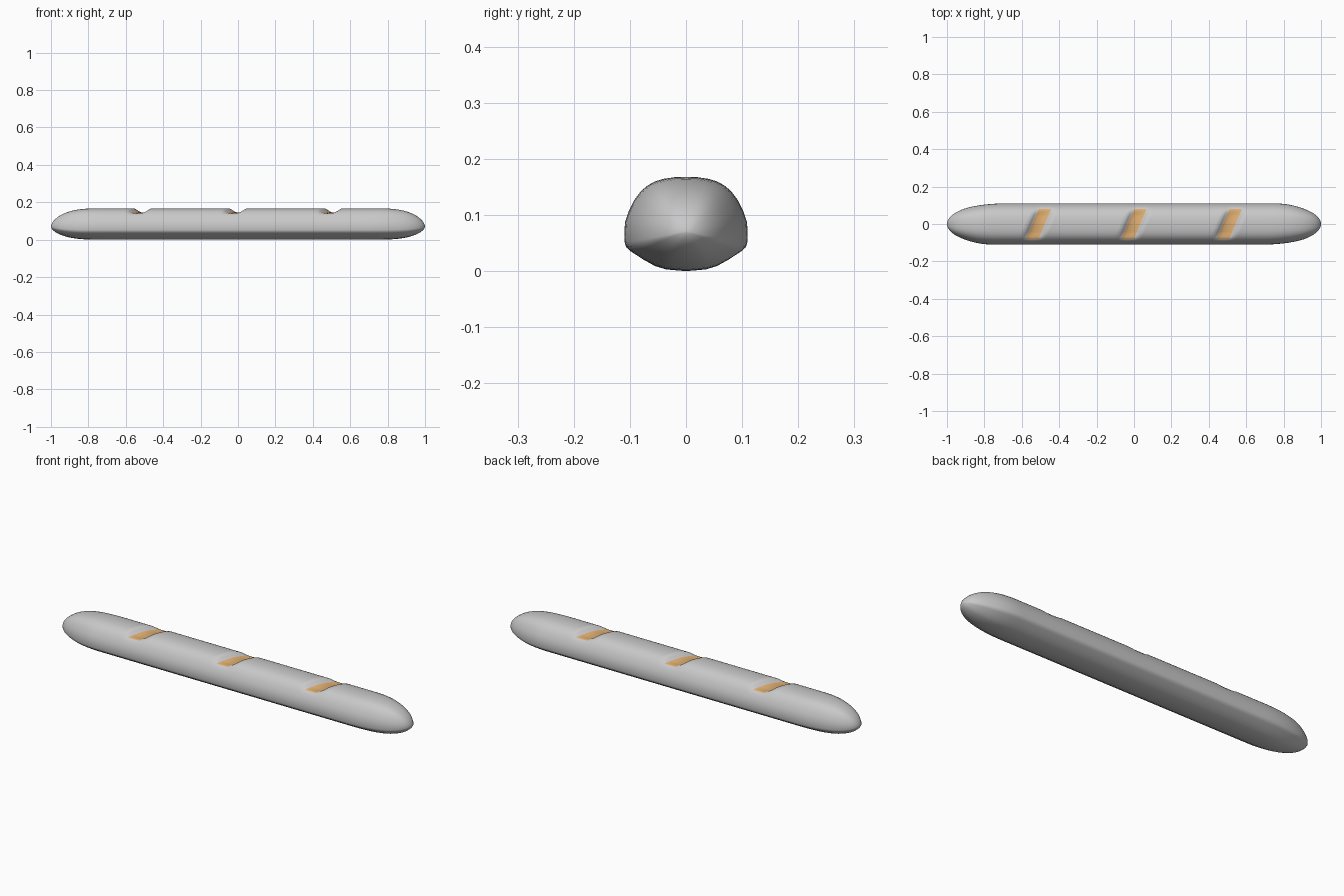
import bpy, bmesh, math

if "Cube" in bpy.data.objects:
    bpy.data.objects.remove(bpy.data.objects["Cube"])

# Half cross-section of the loaf, top to bottom (y, z)
half = [(0, .168), (.02, .1675), (.04, .1645), (.055, .160), (.068, .153),
        (.080, .143), (.092, .127), (.102, .107), (.1085, .088), (.11, .070),
        (.1095, .052), (.107, .043), (.098, .035), (.075, .020), (.055, .009),
        (.035, .003), (0, 0)]
ring = half + [(-y, z) for y, z in reversed(half[1:-1])]
N = len(ring)
MID_Z = .07
SHEAR = .43            # slant of the slashes
SLASHES = (-.51, 0, .51)
FLOOR, RIM = .033, .056
SLASH_Y = .081

# Stations along the length: slash rows, body rows, rounded ends
xs = []
for c in SLASHES:
    xs += [c + o for o in (-.075, -RIM, -.045, -FLOOR, -.017, 0, .017, FLOOR, .045, RIM, .075)]
xs += [s * x for s in (-1, 1) for x in (.15, .255, .36, .65, .69)]
END = .72
for s in (-1, 1):
    xs += [s * (END + (1 - END) * math.sin(math.radians(a))) for a in range(0, 90, 6)]
    xs.append(s * (END + (1 - END) * math.sin(math.radians(88))))
xs.sort()


def slash_depth(x, y, z):
    if z < .1:
        return 0
    d = min(abs(x - c) for c in SLASHES)
    if d <= FLOOR:
        across = .018 + .005 * (1 - (d / FLOOR) ** 2)
    else:
        across = .018 * max(0, (RIM - d) / (RIM - FLOOR))
    along = min(1, max(0, (.085 - abs(y)) / .035))
    return across * along


def point(x, y, z):
    t = max(0, (abs(x) - END) / (1 - END))
    ky = math.sqrt(1 - t * t)
    kz = (1 - t ** 3) ** .6
    lean = min(1, max(0, (.9 - abs(x)) / .27))
    z -= slash_depth(x, y, z)
    return (x + SHEAR * lean * y * ky, y * ky, MID_Z + (z - MID_Z) * kz)


# Colours
def material(name, rgb):
    m = bpy.data.materials.new(name)
    m.diffuse_color = (*rgb, 1)
    m.use_nodes = True
    m.node_tree.nodes["Principled BSDF"].inputs["Base Color"].default_value = m.diffuse_color
    return m


crust = material("grey crust", (.58, .58, .58))
crumb = material("golden slash", (.72, .41, .16))

# Loaf body, lofted along x
bm = bmesh.new()
rows = [[bm.verts.new(point(x, y, z)) for y, z in ring] for x in xs]
for i in range(len(rows) - 1):
    xm = (xs[i] + xs[i + 1]) / 2
    on_floor = min(abs(xm - c) for c in SLASHES) < FLOOR
    for j in range(N):
        k = (j + 1) % N
        f = bm.faces.new((rows[i][j], rows[i][k], rows[i + 1][k], rows[i + 1][j]))
        ym = (ring[j][0] + ring[k][0]) / 2
        zm = (ring[j][1] + ring[k][1]) / 2
        f.material_index = int(on_floor and zm > .1 and abs(ym) < SLASH_Y)
# Tips
for row, x in ((rows[0], -1), (rows[-1], 1)):
    tip = bm.verts.new((x, 0, MID_Z))
    for j in range(N):
        bm.faces.new((row[j], row[(j + 1) % N], tip))
bmesh.ops.recalc_face_normals(bm, faces=bm.faces)

mesh = bpy.data.meshes.new("loaf")
bm.to_mesh(mesh)
bm.free()
mesh.materials.append(crust)
mesh.materials.append(crumb)
loaf = bpy.data.objects.new("loaf", mesh)
bpy.context.collection.objects.link(loaf)
bpy.context.view_layer.objects.active = loaf
loaf.select_set(True)
bpy.ops.object.shade_smooth_by_angle(angle=math.radians(50))
